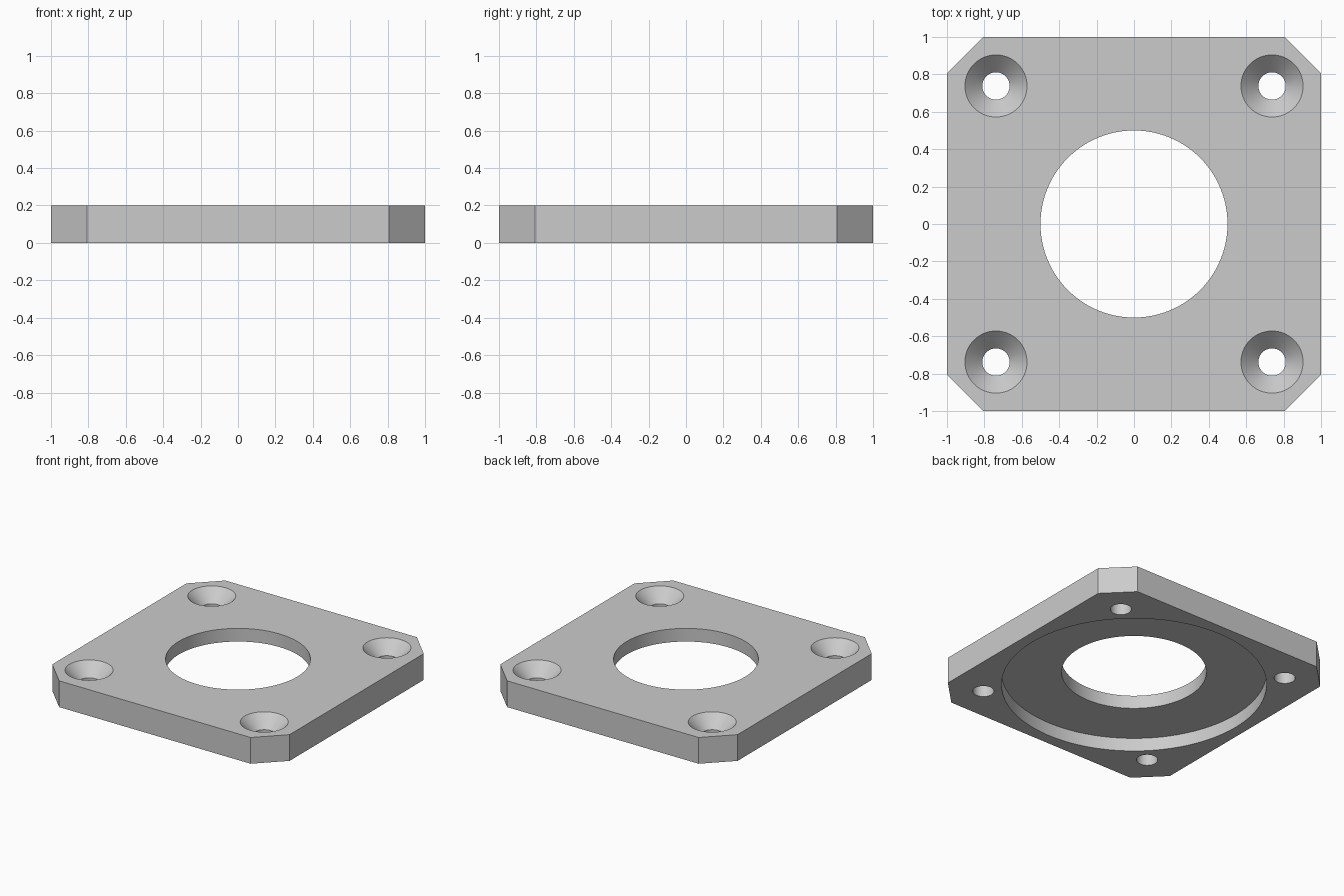
import bpy, bmesh
from math import cos, sin, pi, radians

cube = bpy.data.objects.get("Cube")
if cube:
    bpy.data.objects.remove(cube, do_unlink=True)

HALF, CUT, THICK = 1.0, 0.807, 0.2
BORE_R, RECESS_R, RECESS_DEPTH = 0.5, 0.915, 0.1
HOLE_POS, HOLE_R, SINK_R = 0.738, 0.073, 0.166
OVER = 0.05                      # cutters overshoot the surfaces
SINK_DEPTH = SINK_R - HOLE_R     # right-angled countersink

steel = bpy.data.materials.new("light grey")
steel.use_nodes = True
GREY = (0.6, 0.6, 0.6, 1)
steel.diffuse_color = GREY
steel.node_tree.nodes["Principled BSDF"].inputs["Base Color"].default_value = GREY


def stack(name, rings):
    """Closed solid through a list of (outline points, height) rings."""
    bm = bmesh.new()
    loops = [[bm.verts.new((x, y, z)) for x, y in pts] for pts, z in rings]
    for low, high in zip(loops, loops[1:]):
        n = len(low)
        for i in range(n):
            j = (i + 1) % n
            bm.faces.new((low[i], low[j], high[j], high[i]))
    bm.faces.new(loops[0][::-1])
    bm.faces.new(loops[-1])
    mesh = bpy.data.meshes.new(name)
    bm.to_mesh(mesh)
    bm.free()
    mesh.materials.append(steel)
    obj = bpy.data.objects.new(name, mesh)
    bpy.context.collection.objects.link(obj)
    return obj


def circle(r, cx=0, cy=0, n=96):
    return [(cx + r * cos(2 * pi * i / n), cy + r * sin(2 * pi * i / n)) for i in range(n)]


# Square plate with clipped corners
outline = [(HALF, -CUT), (HALF, CUT), (CUT, HALF), (-CUT, HALF),
           (-HALF, CUT), (-HALF, -CUT), (-CUT, -HALF), (CUT, -HALF)]
plate = stack("flange_plate", [(outline, 0), (outline, THICK)])

# Centre bore and the wide recess in the underside
cutters = [
    stack("recess_cutter", [(circle(RECESS_R), -OVER), (circle(RECESS_R), RECESS_DEPTH)]),
    stack("bore_cutter", [(circle(BORE_R), -OVER), (circle(BORE_R), THICK + OVER)]),
]

# Countersunk screw hole in each corner
for sx in (-1, 1):
    for sy in (-1, 1):
        x, y = sx * HOLE_POS, sy * HOLE_POS
        cutters.append(stack("screw_hole_cutter", [
            (circle(HOLE_R, x, y), -OVER),
            (circle(HOLE_R, x, y), THICK - SINK_DEPTH),
            (circle(SINK_R + OVER, x, y), THICK + OVER)]))

for cutter in cutters:
    cutter.hide_render = True
    mod = plate.modifiers.new(cutter.name, 'BOOLEAN')
    mod.operation, mod.solver, mod.object = 'DIFFERENCE', 'EXACT', cutter

# Apply the cuts and discard the cutters
graph = bpy.context.evaluated_depsgraph_get()
result = bpy.data.meshes.new_from_object(plate.evaluated_get(graph))
plate.modifiers.clear()
plate.data = result
for cutter in cutters:
    bpy.data.objects.remove(cutter, do_unlink=True)

# Smooth round walls, crisp edges
bpy.ops.object.select_all(action='DESELECT')
plate.select_set(True)
bpy.context.view_layer.objects.active = plate
bpy.ops.object.shade_smooth_by_angle(angle=radians(30))
